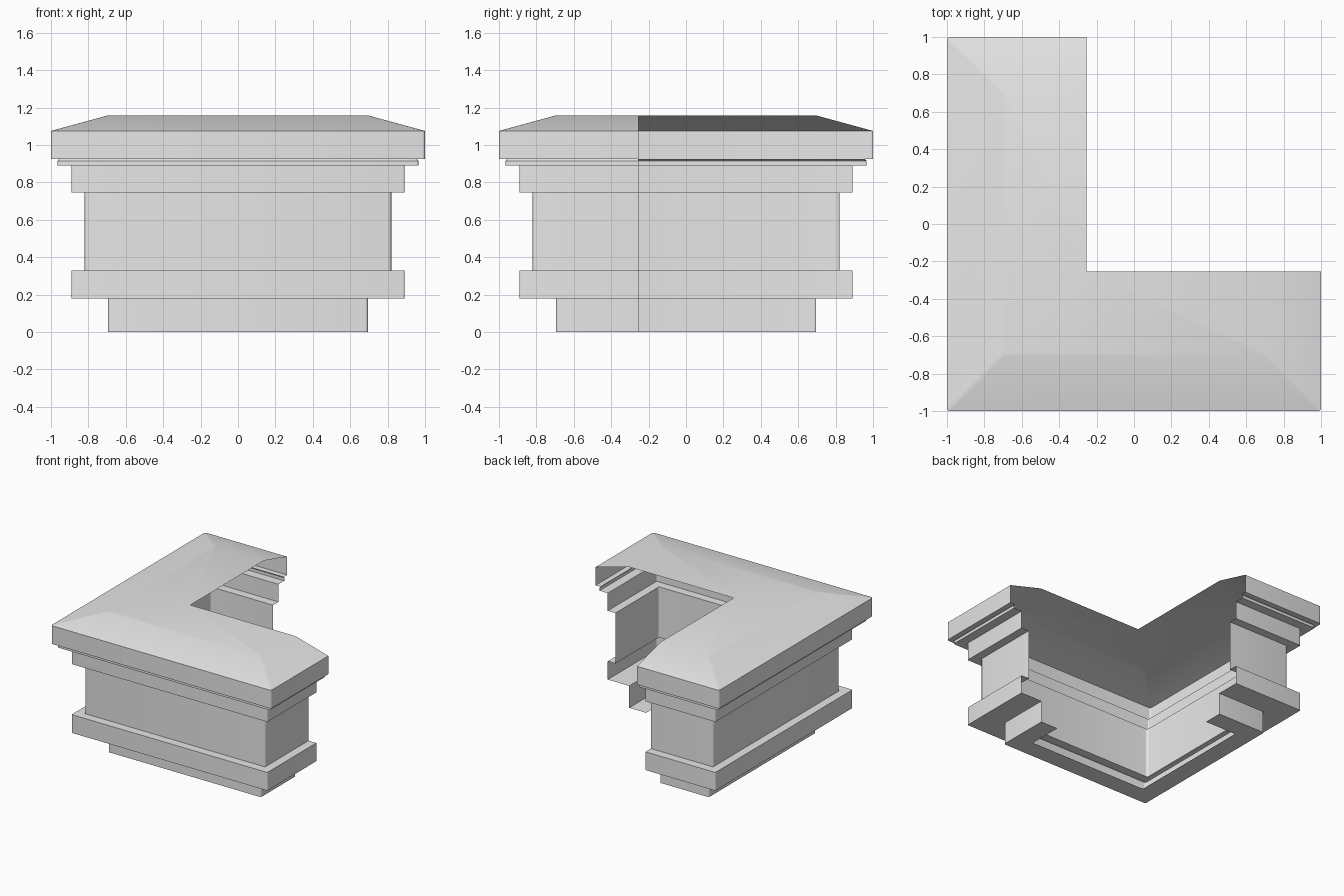
import bpy, bmesh, math

old = bpy.data.objects.get("Cube")
if old:
    bpy.data.objects.remove(old, do_unlink=True)

CUT = -0.255  # inner faces of the open quadrant

grey = bpy.data.materials.new("stone_grey")
grey.use_nodes = True
grey.diffuse_color = (0.8, 0.8, 0.8, 1)
grey.node_tree.nodes["Principled BSDF"].inputs["Base Color"].default_value = (0.8, 0.8, 0.8, 1)


def l_path(h, r, steps=4):
    """Three-cornered wrap around a square of half width h, open at the cut."""
    pts = [(h, CUT)]
    for sx, sy, start in ((1, -1, 0), (-1, -1, -90), (-1, 1, -180)):
        for i in range(steps + 1):
            a = math.radians(start - 90 * i / steps)
            pts.append((sx * (h - r) + r * math.cos(a), sy * (h - r) + r * math.sin(a)))
    pts.append((CUT, h))
    return pts


def moulding(name, profile, radius, capped=False):
    """Sweep a (half width, height) profile along the wrap as an open shell."""
    bm = bmesh.new()
    rings = [[bm.verts.new((x, y, z)) for x, y in l_path(h, radius)] for h, z in profile]
    for low, up in zip(rings, rings[1:]):
        for i in range(len(low) - 1):
            bm.faces.new((low[i], up[i], up[i + 1], low[i + 1]))
    if capped:
        notch = bm.verts.new((CUT, CUT, profile[-1][1]))
        bm.faces.new([notch] + rings[-1][::-1])
    mesh = bpy.data.meshes.new(name)
    bm.to_mesh(mesh)
    bm.free()
    mesh.materials.append(grey)
    ob = bpy.data.objects.new(name, mesh)
    bpy.context.collection.objects.link(ob)
    bpy.ops.object.select_all(action='DESELECT')
    ob.select_set(True)
    bpy.context.view_layer.objects.active = ob
    bpy.ops.object.shade_smooth_by_angle(angle=math.radians(30))
    return ob


# Plinth with its inward bottom rim
moulding("plinth", [(0.54, 0), (0.695, 0), (0.695, 0.18)], 0.015)
# Lower projecting band
moulding("lower_band", [(0.695, 0.18), (0.89, 0.18), (0.89, 0.33), (0.82, 0.33)], 0.008)
# Tall main wall
moulding("main_wall", [(0.82, 0.33), (0.82, 0.745)], 0.02)
# Upper projecting band
moulding("upper_band", [(0.82, 0.745), (0.89, 0.745), (0.89, 0.89)], 0.008)
# Thin bed moulding under the coping
moulding("bed_moulding", [(0.89, 0.89), (0.965, 0.89), (0.965, 0.915), (0.955, 0.925)], 0.012)
# Coping with sloped sides and flat top
moulding("coping", [(0.955, 0.925), (1, 0.925), (1, 1.075), (0.7, 1.157)], 0.015, capped=True)
